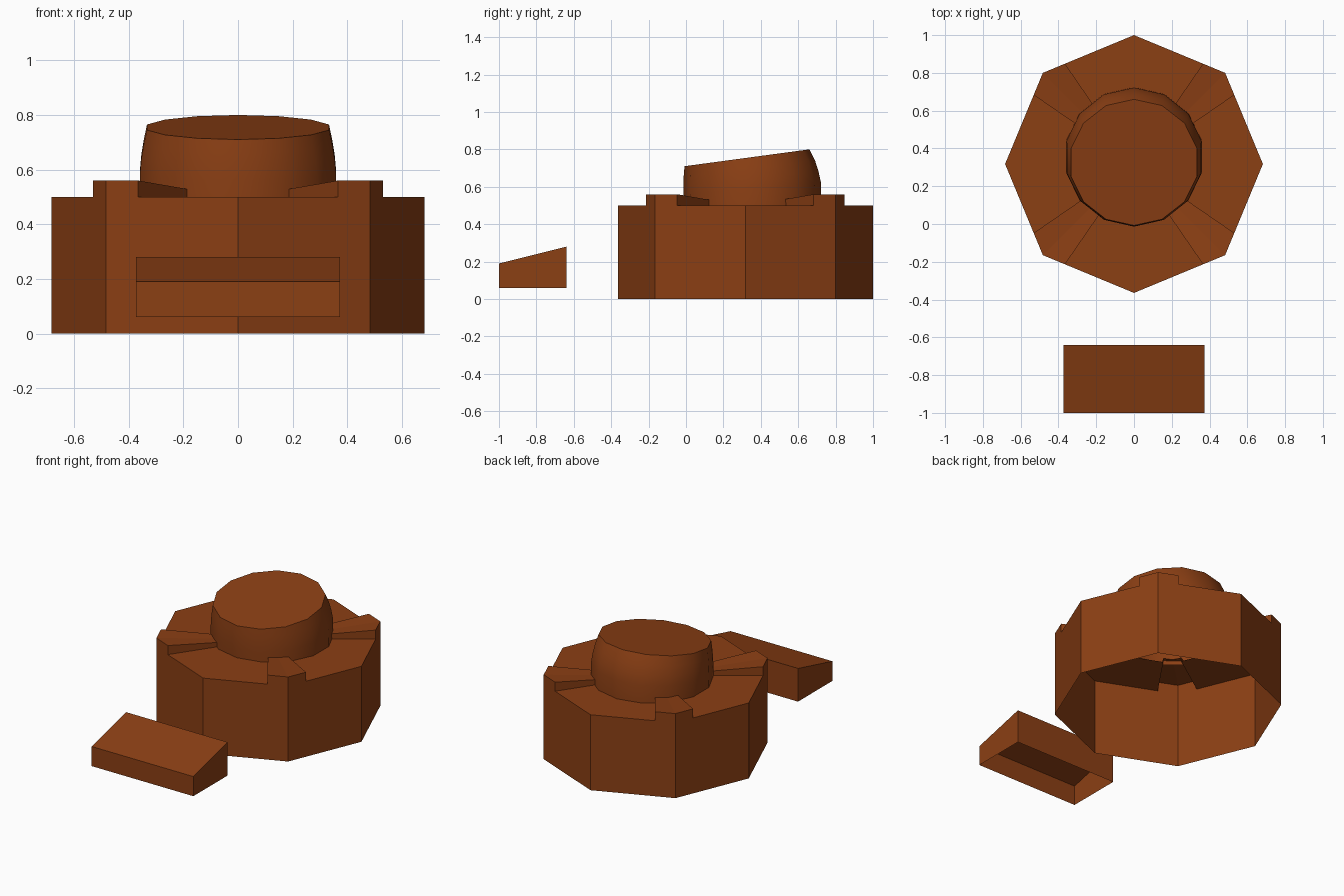
import bpy, bmesh
from math import sin, cos, pi, radians
from mathutils import Vector

if "Cube" in bpy.data.objects:
    bpy.data.objects.remove(bpy.data.objects["Cube"])

mat = bpy.data.materials.new("brown")
mat.diffuse_color = (0.26, 0.05, 0.007, 1)
mat.use_nodes = True
mat.node_tree.nodes["Principled BSDF"].inputs["Base Color"].default_value = mat.diffuse_color


def finish(name, bm):
    bmesh.ops.remove_doubles(bm, verts=bm.verts, dist=1e-5)
    bmesh.ops.recalc_face_normals(bm, faces=bm.faces)
    me = bpy.data.meshes.new(name)
    bm.to_mesh(me)
    bm.free()
    me.materials.append(mat)
    ob = bpy.data.objects.new(name, me)
    bpy.context.collection.objects.link(ob)
    return ob


def face(bm, *pts):
    return bm.faces.new([bm.verts.new(p) for p in pts])


# Octagonal shell, open underneath, with a raised sloping ridge at each diagonal corner
CY, R, INNER = 0.3176, 0.6824, 0.46
LOW, RIDGE_OUT, RIDGE_IN = 0.5, 0.56, 0.526


def at(p, z, s=1.0):
    return Vector((p.x * s, p.y * s + CY, z))


bm = bmesh.new()
for k in range(4):
    def corner(i):
        a = k * pi / 2 + i * pi / 4
        return Vector((R * cos(a), R * sin(a)))
    a, v, b = corner(0), corner(1), corner(2)
    p, q = v.lerp(a, 0.243), v.lerp(b, 0.243)
    for s, e, zo, zi in ((a, p, LOW, LOW), (p, v, RIDGE_OUT, RIDGE_IN),
                         (v, q, RIDGE_OUT, RIDGE_IN), (q, b, LOW, LOW)):
        face(bm, at(s, 0), at(e, 0), at(e, zo), at(s, zo))
        face(bm, at(s, zo), at(e, zo), at(e, zi, INNER), at(s, zi, INNER))
    for s in (p, q):
        face(bm, at(s, LOW), at(s, RIDGE_OUT), at(s, RIDGE_IN, INNER), at(s, LOW, INNER))
finish("octagonal_base", bm)

# Fourteen-sided button with bulging walls and a tilted flat top
# Each ring: half width x, front y, front z, back y, back z
rings = [(0.360, -0.012, 0.50, 0.724, 0.50),
         (0.359, -0.014, 0.56, 0.722, 0.62),
         (0.354, -0.014, 0.61, 0.709, 0.68),
         (0.345, -0.012, 0.66, 0.690, 0.74),
         (0.333, -0.008, 0.71, 0.660, 0.80)]
N = 14
bm = bmesh.new()
loops = []
for w, fy, fz, by, bz in rings:
    loop = []
    for i in range(N):
        t = 2 * pi * i / N
        f = (1 - cos(t)) / 2
        loop.append(bm.verts.new((w / sin(radians(77.14)) * sin(t),
                                  fy + (by - fy) * f, fz + (bz - fz) * f)))
    loops.append(loop)
for lo, hi in zip(loops, loops[1:]):
    for i in range(N):
        j = (i + 1) % N
        bm.faces.new((lo[i], lo[j], hi[j], hi[i])).smooth = True
bm.faces.new(loops[-1])
button = finish("tilted_button", bm)
bpy.context.view_layer.objects.active = button
button.select_set(True)
bpy.ops.object.shade_smooth_by_angle(angle=radians(35))

# Sloped wedge in front, open underneath
bm = bmesh.new()
profile = [(-1.0, 0.06), (-1.0, 0.19), (-0.64, 0.28), (-0.64, 0.06)]
W = 0.373
for (y0, z0), (y1, z1) in zip(profile, profile[1:]):
    face(bm, (-W, y0, z0), (W, y0, z0), (W, y1, z1), (-W, y1, z1))
for x in (-W, W):
    face(bm, *[(x, y, z) for y, z in profile])
finish("front_wedge", bm)
